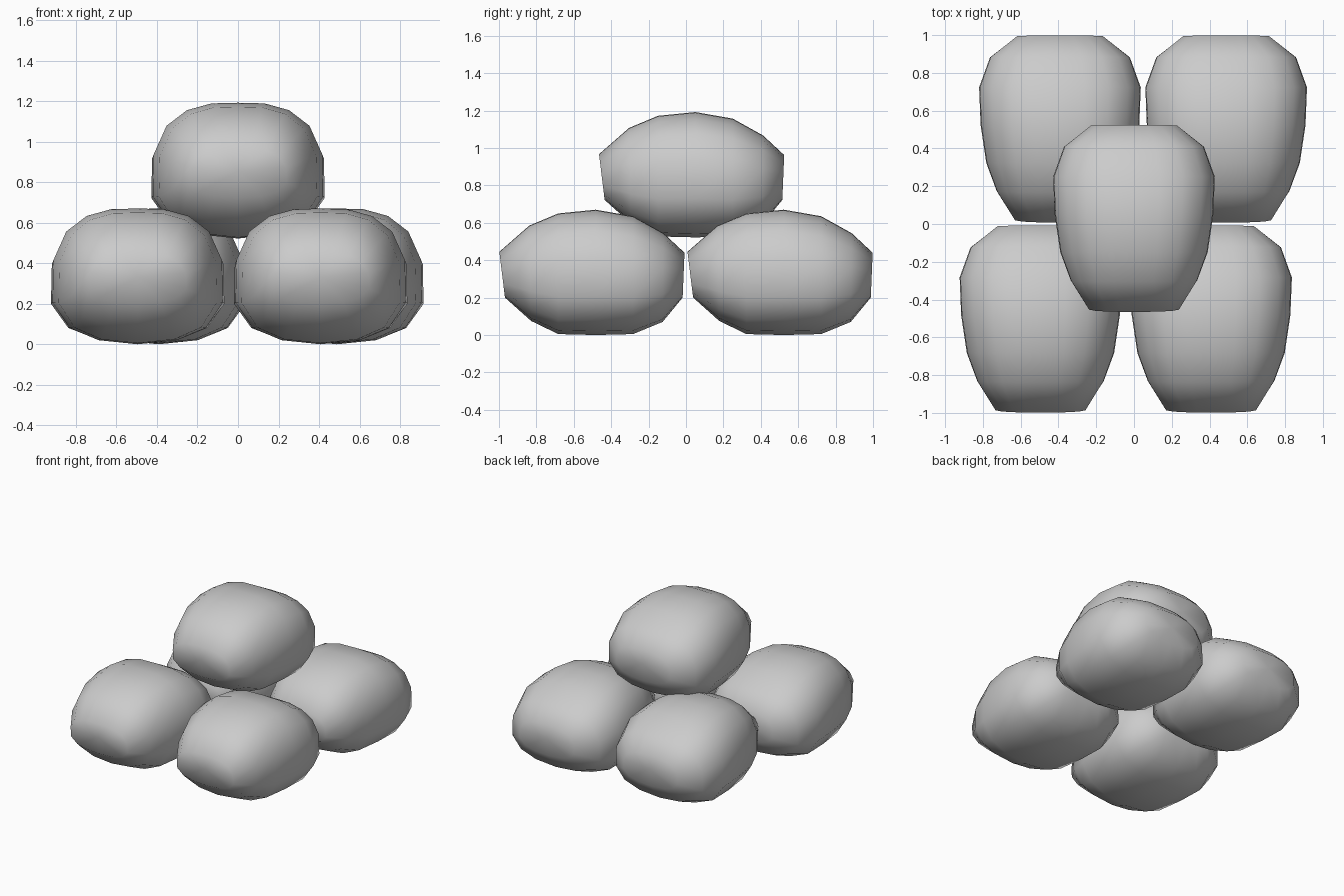
import bpy, bmesh

if "Cube" in bpy.data.objects:
    bpy.data.objects.remove(bpy.data.objects["Cube"])

# Half cross-section of one stone: (width fraction, height fraction), bottom to top
HALF = [(0, 0), (.46, .03), (.8, .12), (1, .31), (.99, .62),
        (.84, .83), (.6, .945), (.31, .995), (0, 1)]
# Stations front to back: y, half width, bottom, top, lean of the section in y
STATIONS = [(-.48, .24, .2, .445, -.015), (-.33, .335, .075, .585, -.005),
            (-.18, .39, .005, .65, 0), (.02, .42, 0, .67, 0),
            (.22, .428, .005, .635, 0), (.38, .37, .07, .545, .002),
            (.49, .23, .2, .44, .005)]


def stone_mesh():
    ring = HALF + [(-u, v) for u, v in HALF[-2:0:-1]]
    bm = bmesh.new()
    loops = []
    for y, w, lo, hi, lean in STATIONS:
        loops.append([bm.verts.new((u * w, y + lean * (2 * v - 1), lo + v * (hi - lo)))
                      for u, v in ring])
    n = len(ring)
    for a, b in zip(loops, loops[1:]):
        for i in range(n):
            j = (i + 1) % n
            bm.faces.new((a[i], a[j], b[j], b[i]))
    # End caps as fans
    for loop in (loops[0], loops[-1]):
        y = sum(v.co.y for v in loop) / n
        z = sum(v.co.z for v in loop) / n
        c = bm.verts.new((0, y, z))
        for i in range(n):
            bm.faces.new((loop[i], loop[(i + 1) % n], c))
    bmesh.ops.recalc_face_normals(bm, faces=bm.faces)
    for f in bm.faces:
        f.smooth = True
    me = bpy.data.meshes.new("stone")
    bm.to_mesh(me)
    bm.free()
    return me


# Four base stones and one stacked on top
mesh = stone_mesh()
for name, loc in {
    "stone_front_left": (-.495, -.503, 0),
    "stone_front_right": (.408, -.503, 0),
    "stone_back_left": (-.392, .503, 0),
    "stone_back_right": (.488, .503, 0),
    "stone_top": (0, .03, .522),
}.items():
    ob = bpy.data.objects.new(name, mesh)
    ob.location = loc
    bpy.context.collection.objects.link(ob)
